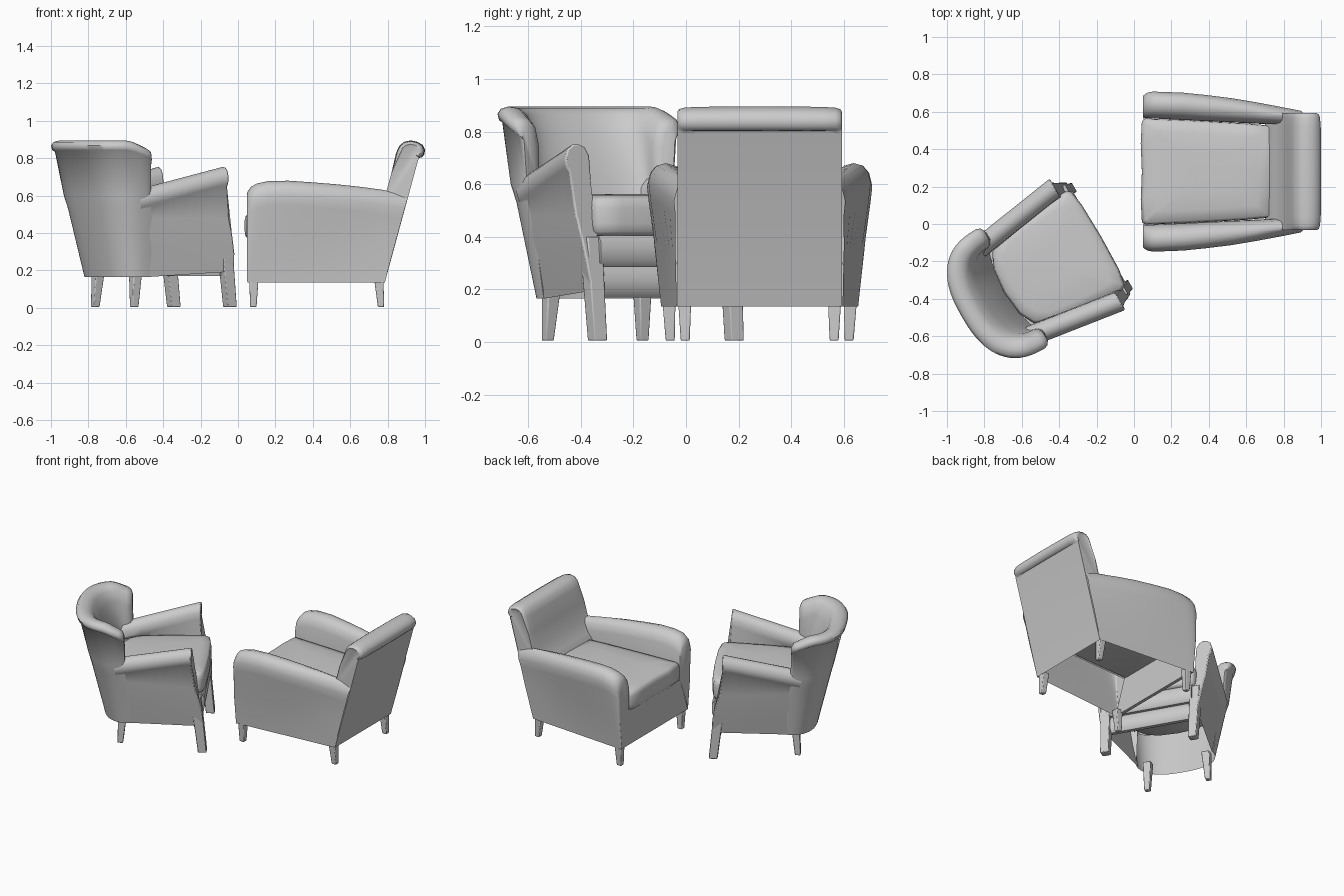
import bpy, bmesh, math

if "Cube" in bpy.data.objects:
    bpy.data.objects.remove(bpy.data.objects["Cube"])

# local frames of the two chairs: (location, turn about z)
TUB = ((-0.535, -0.274, 0), math.radians(30))    # faces +X locally
CLUB = ((0, 0.28, 0), 0)                         # faces -X locally


def loft(name, frame, rows, closed=False, caps=(False, False), mirror=False, bevel=0.0):
    """Skin consecutive rows of points, optionally closing rings and capping the ends."""
    bm = bmesh.new()
    grid = [[bm.verts.new(p) for p in row] for row in rows]
    n = len(rows[0])
    for a, b in zip(grid, grid[1:]):
        for i in range(n if closed else n - 1):
            j = (i + 1) % n
            bm.faces.new((a[i], a[j], b[j], b[i]))
    if caps[0]:
        bm.faces.new(grid[0])
    if caps[1]:
        bm.faces.new(grid[-1])
    bmesh.ops.recalc_face_normals(bm, faces=bm.faces)
    me = bpy.data.meshes.new(name)
    bm.to_mesh(me)
    bm.free()
    ob = bpy.data.objects.new(name, me)
    bpy.context.collection.objects.link(ob)
    ob.location, ob.rotation_euler.z = frame[0], frame[1]
    bpy.ops.object.select_all(action='DESELECT')
    ob.select_set(True)
    bpy.context.view_layer.objects.active = ob
    bpy.ops.object.shade_smooth_by_angle(angle=math.radians(50))
    if mirror:
        m = ob.modifiers.new("mirror", 'MIRROR')
        m.use_axis = (False, True, False)
        m.use_mirror_merge = False
    if bevel:
        b = ob.modifiers.new("bevel", 'BEVEL')
        b.width, b.segments, b.angle_limit = bevel, 2, math.radians(50)
    return ob


def pad(name, frame, outline, levels, bevel=0.0):
    """Cushion: the outline scaled about its middle at each (z, scale) level."""
    cx = (min(p[0] for p in outline) + max(p[0] for p in outline)) / 2
    rows = [[(cx + (x - cx) * s, y * s, z) for x, y in outline] for z, s in levels]
    return loft(name, frame, rows, True, (True, True), bevel=bevel)


def leg(name, frame, top, foot, wt, wf, z1):
    """Tapered square leg, mirrored to the other side."""
    rows = []
    for (x, y), w, z in ((foot, wf, 0.005), (top, wt, z1)):
        h = w / 2
        rows.append([(x - h, y - h, z), (x + h, y - h, z), (x + h, y + h, z), (x - h, y + h, z)])
    loft(name, frame, rows, True, (True, True), mirror=True, bevel=0.005)


def lerp(table, t):
    for (a, va), (b, vb) in zip(table, table[1:]):
        if t <= b:
            return va + (vb - va) * max(0, (t - a) / (b - a))
    return table[-1][1]


# ---------- tub chair: curved wing back ----------
def u_point(s, xf, a, b):
    c, d = math.cos(s * math.pi / 2), math.sin(s * math.pi / 2)
    return (xf - a * max(c, 0) ** 0.8, math.copysign(abs(d) ** 0.8, d) * b)


# xf, depth, half width, height (negative = below the rim)
wing = [(-.08, .178, .262, .165), (-.115, .232, .318, .53), (-.14, .226, .332, .60),
        (-.145, .278, .352, -.06), (-.145, .293, .362, -.052), (-.145, .30, .368, -.028),
        (-.145, .287, .356, -.008), (-.145, .255, .33, 0), (-.145, .22, .295, -.006),
        (-.145, .19, .268, -.03), (-.145, .15, .25, -.10), (-.14, .08, .25, .62), (-.10, .07, .26, .42)]
rows = []
N = 32
for i in range(N + 1):
    s = -1 + 2 * i / N
    rim = .895 - .04 * max(0, (abs(s) - .75) / .25) ** 2
    rows.append([(*u_point(s, xf, a, b), z if z > .1 else rim + z) for xf, a, b, z in wing])


def bulge(row, fwd, k):
    # rounded front edge of a wing
    yc = .31 * (1 if row[0][1] > 0 else -1)
    return [(x + (fwd if z > .5 else 0), yc + (y - yc) * k if z > .58 else y,
             .65 + (z - .65) * (1 - (1 - k) * .4) if z > .65 else z) for x, y, z in row]


first, last = rows[0], rows[-1]
rows = [bulge(first, .035, .5), bulge(first, .022, .85)] + rows + [bulge(last, .022, .85), bulge(last, .035, .5)]
loft("tub_wing_back", TUB, rows, caps=(True, True))

# ---------- tub chair: rolled arms with side panels ----------
rows = []
for i in range(9):
    t = i / 8
    o, zt = .328 + .077 * t, .628 + .127 * t
    sec = [(.255 + .075 * t, .165 + .03 * t), (.275 + .072 * t, .29), (.292 + .067 * t, .39),
           (.302 + .068 * t, .48), (o - .018, zt - .105),
           (o - .006, zt - .09), (o, zt - .055), (o - .012, zt - .02), (o - .035, zt - .003),
           (o - .06, zt), (o - .088, zt - .012), (o - .108, zt - .045), (o - .112, zt - .09),
           (.29, .50), (.272 + .01 * t, .42)]
    row = []
    for y, z in sec:
        xr = lerp([(.17, -.09), (.6, -.18)], z)
        xf = lerp([(.19, .405), (.30, .398), (.39, .378), (.5, .345), (.66, .33), (.76, .33)], z)
        row.append((xr + (xf - xr) * t, y, z))
    rows.append(row)
loft("tub_arm", TUB, rows, caps=(False, True), mirror=True, bevel=.008)

# ---------- tub chair: front rails, cushion, legs ----------
for nm, z0, z1, xf in (("tub_lower_rail", .17, .285, .385), ("tub_upper_rail", .285, .405, .405)):
    prof = [(.34, z0), (xf - .02, z0), (xf, z0 + .025), (xf, z1 - .025), (xf - .02, z1), (.34, z1)]
    loft(nm, TUB, [[(x, y, z) for x, z in prof] for y in (-.29, .29)], True, (True, True))
half = [(.415, 0), (.41, .2), (.395, .29), (.37, .305), (.1, .285), (-.06, .265),
        (-.13, .22), (-.17, .14), (-.185, 0)]
pad("tub_seat_cushion", TUB, half + [(x, -y) for x, y in half[-2:0:-1]],
    [(.405, .94), (.42, .99), (.45, 1), (.51, 1), (.538, .985), (.55, .95), (.558, .8), (.563, .4)])
leg("tub_front_leg", TUB, (.352, .305), (.395, .30), .066, .056, .40)
leg("tub_rear_leg", TUB, (-.13, .20), (-.143, .208), .055, .036, .2)


# ---------- club chair: arms with side panels ----------
def rear_x(z):
    return .785 + .272 * (z - .14)


top_z = [(0, .615), (.02, .645), (.06, .665), (.13, .678), (.25, .68), (.5, .665), (.75, .642), (1, .61)]
out_y = [(0, .405), (.02, .42), (.06, .428), (.25, .422), (.5, .40), (.75, .365), (1, .325)]
rows = []
for t in (0, .01, .025, .06, .13, .25, .4, .55, .7, .85, 1):
    o, zt = lerp(out_y, t), lerp(top_z, t)
    inn = .287 - .04 * t
    w = min(o - inn, .14)
    sec = [(.375 - .06 * t, .135), (.40 - .08 * t, .36), (o - .006, zt - .13), (o, zt - .075),
           (o - .01, zt - .035), (o - .032, zt - .009), (o - w * .47, zt), (o - w * .72, zt - .01),
           (o - w * .9, zt - .035), (inn, zt - .08), (inn, .37)]
    rows.append([(.048 + (rear_x(z) - .048) * t, y, z) for y, z in sec])
loft("club_arm", CLUB, rows, caps=(True, False), mirror=True, bevel=.006)

# ---------- club chair: raked back with rolled top ----------
prof = [(.785, .135), (.963, .79), (.968, .802), (.982, .804), (.995, .82), (1.0, .843), (.988, .87),
        (.96, .887), (.925, .895), (.89, .888), (.864, .868), (.846, .83), (.82, .72), (.79, .61),
        (.75, .54), (.705, .48), (.70, .42)]
rows = []
for y, k in ((.308, .5), (.313, .7), (.306, .85), (.288, .93), (.24, .98), (.12, 1), (0, 1.01)):
    rows.append([(.92 + (x - .92) * k, y, .83 + (z - .83) * k) if z > .803 else (x, y, z) for x, z in prof])
rows += [[(x, -y, z) for x, y, z in r] for r in rows[-2::-1]]
loft("club_back", CLUB, rows, caps=(True, True))

# ---------- club chair: front panel, cushion, legs ----------
front = [(-.375, .135), (.375, .135), (.287, .38), (-.287, .38)]
loft("club_front_panel", CLUB, [[(x, y, z) for y, z in front] for x in (.052, .075)], True, (True, True))
half = [(.042, 0), (.036, .15), (.042, .27), (.06, .284), (.3, .275), (.6, .258), (.74, .245), (.76, 0)]
pad("club_seat_cushion", CLUB, half + [(x, -y) for x, y in half[-2:0:-1]],
    [(.375, .97), (.385, .99), (.41, 1), (.47, 1), (.492, .985), (.503, .95), (.515, .75), (.52, .4)])
leg("club_front_leg", CLUB, (.085, .345), (.082, .34), .05, .034, .16)
leg("club_rear_leg", CLUB, (.752, .285), (.765, .283), .05, .034, .16)
